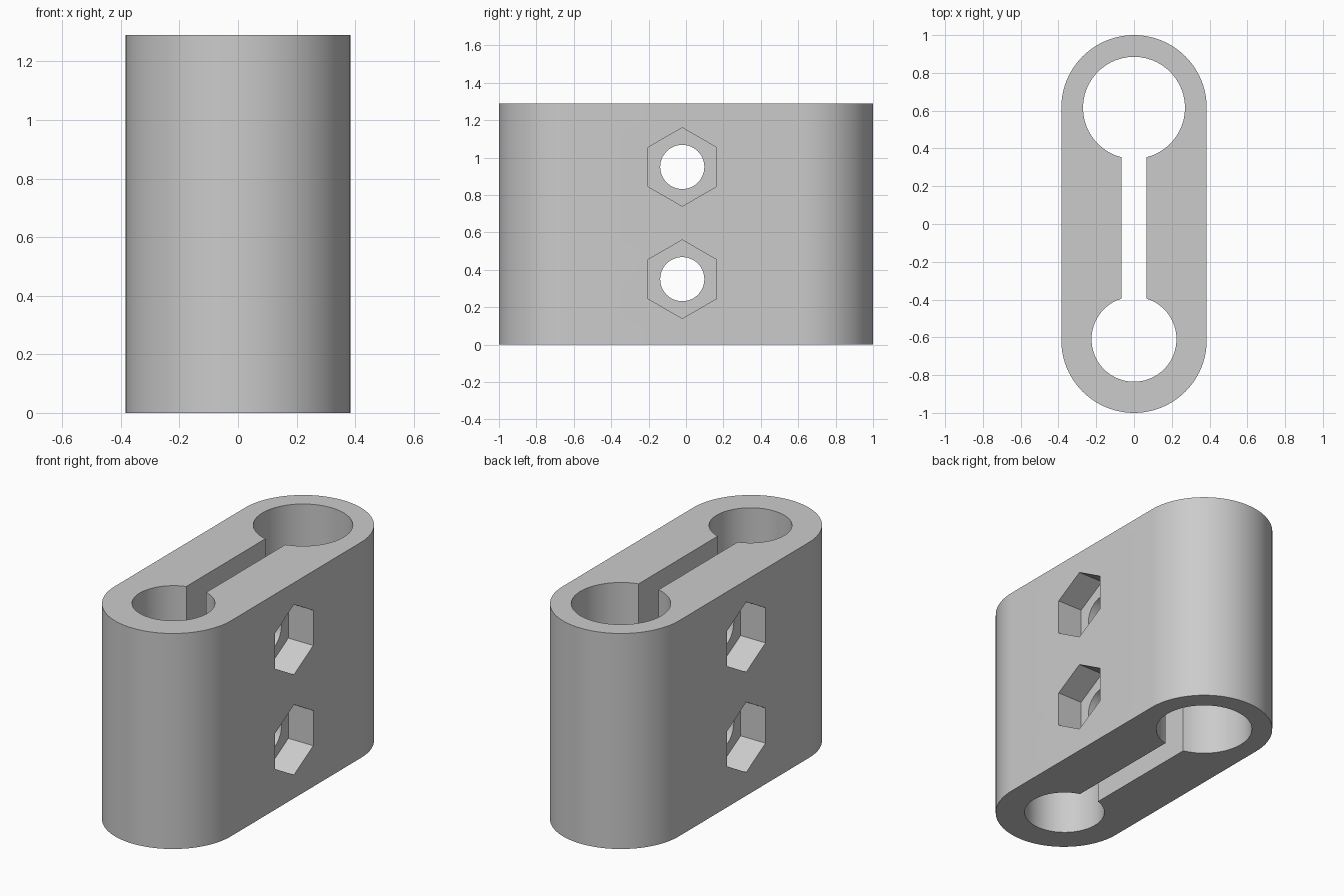
import bpy, bmesh, math
from mathutils import Matrix, Vector

if "Cube" in bpy.data.objects:
    bpy.data.objects.remove(bpy.data.objects["Cube"])

HEIGHT, HALF_W, HALF_L = 1.29, 0.385, 1.0
BIG_Y, BIG_R = 0.615, 0.27
SMALL_Y, SMALL_R = -0.61, 0.225
SLOT = 0.066
BOLT_Y, BOLT_R, HEX_R, HEX_DEPTH = -0.02, 0.118, 0.21, 0.165

grey = bpy.data.materials.new("plain grey")
grey.use_nodes = True
colour = (0.6, 0.6, 0.6, 1)
grey.diffuse_color = colour
grey.node_tree.nodes["Principled BSDF"].inputs["Base Color"].default_value = colour


def arc(cy, r, start, end, n=48):
    """Points on a circle centred on (0, cy), angles in radians."""
    return [(r * math.cos(a), cy + r * math.sin(a))
            for a in (start + (end - start) * i / n for i in range(n + 1))]


def prism(name, points, low, high, matrix=Matrix()):
    """Extrude a closed profile from z = low to z = high, then transform it."""
    bm = bmesh.new()
    base = bm.faces.new([bm.verts.new((x, y, low)) for x, y in points])
    top = bmesh.ops.extrude_face_region(bm, geom=[base])["geom"]
    bmesh.ops.translate(bm, vec=Vector((0, 0, high - low)),
                        verts=[v for v in top if isinstance(v, bmesh.types.BMVert)])
    bmesh.ops.transform(bm, matrix=matrix, verts=bm.verts)
    bmesh.ops.recalc_face_normals(bm, faces=bm.faces)
    mesh = bpy.data.meshes.new(name)
    bm.to_mesh(mesh)
    bm.free()
    mesh.materials.append(grey)
    obj = bpy.data.objects.new(name, mesh)
    bpy.context.collection.objects.link(obj)
    return obj


# Clamp body with two rounded ends
end_y = HALF_L - HALF_W
body = prism("clamp_body",
             arc(end_y, HALF_W, 0, math.pi) + arc(-end_y, HALF_W, math.pi, 2 * math.pi),
             0, HEIGHT)

# Keyhole opening: two tube bores joined by a slot
big = math.asin(SLOT / BIG_R)
small = math.asin(SLOT / SMALL_R)
down, up = -math.pi / 2, math.pi / 2
cutters = [prism("tube_opening_cutter",
                 arc(BIG_Y, BIG_R, down + big, down + 2 * math.pi - big)
                 + arc(SMALL_Y, SMALL_R, up + small, up + 2 * math.pi - small),
                 -0.1, HEIGHT + 0.1)]

# Bolt holes across the body, with a hexagonal recess on each side
for z in (0.35, 0.95):
    place = Matrix.Translation((0, BOLT_Y, z)) @ Matrix.Rotation(math.pi / 2, 4, "Y")
    cutters.append(prism("bolt_hole_cutter", arc(0, BOLT_R, 0, 2 * math.pi)[:-1],
                         -0.6, 0.6, place))
    hexagon = arc(0, HEX_R, 0, 2 * math.pi, 6)[:-1]
    inner = HALF_W - HEX_DEPTH
    for low, high in ((inner, 0.6), (-0.6, -inner)):
        cutters.append(prism("hex_recess_cutter", hexagon, low, high, place))

# Apply every cut and remove the cutters
bpy.context.view_layer.objects.active = body
for cutter in cutters:
    cut = body.modifiers.new(cutter.name, "BOOLEAN")
    cut.operation = "DIFFERENCE"
    cut.solver = "EXACT"
    cut.object = cutter
    bpy.ops.object.modifier_apply(modifier=cut.name)
    bpy.data.objects.remove(cutter)

bpy.ops.object.select_all(action="DESELECT")
body.select_set(True)
bpy.ops.object.shade_smooth_by_angle(angle=math.radians(30))
